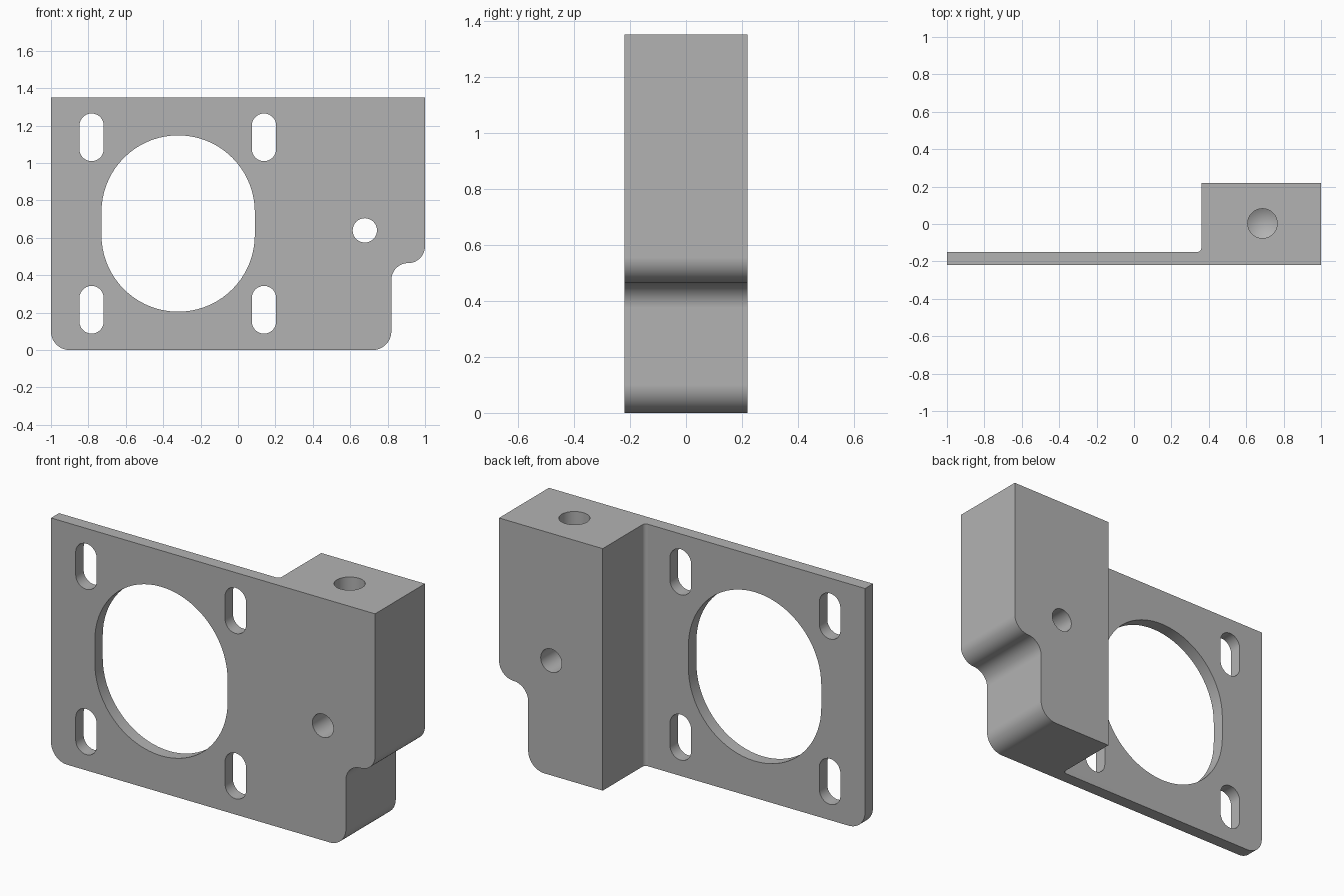
import bpy, bmesh, math
from mathutils import Vector

if "Cube" in bpy.data.objects:
    bpy.data.objects.remove(bpy.data.objects["Cube"])

steel = bpy.data.materials.new("matte grey metal")
steel.diffuse_color = (0.45, 0.45, 0.45, 1)
steel.use_nodes = True
steel.node_tree.nodes["Principled BSDF"].inputs["Base Color"].default_value = steel.diffuse_color


def arc(cx, cy, r, a0, a1, n=12):
    """Points along an arc, angles in degrees."""
    return [(cx + r * math.cos(math.radians(a0 + (a1 - a0) * i / n)),
             cy + r * math.sin(math.radians(a0 + (a1 - a0) * i / n)))
            for i in range(n + 1)]


def prism(name, pts, axis, lo, hi):
    """Extrude a closed profile: axis 'y' takes (x, z), axis 'z' takes (x, y)."""
    place = (lambda p, d: (p[0], d, p[1])) if axis == 'y' else (lambda p, d: (p[0], p[1], d))
    bm = bmesh.new()
    face = bm.faces.new([bm.verts.new(place(p, lo)) for p in pts])
    res = bmesh.ops.extrude_face_region(bm, geom=[face])
    verts = [g for g in res["geom"] if isinstance(g, bmesh.types.BMVert)]
    bmesh.ops.translate(bm, verts=verts, vec=Vector(place((0, 0), hi - lo)))
    bmesh.ops.recalc_face_normals(bm, faces=bm.faces)
    return finish(name, bm)


def finish(name, bm):
    me = bpy.data.meshes.new(name)
    bm.to_mesh(me)
    bm.free()
    me.materials.append(steel)
    ob = bpy.data.objects.new(name, me)
    bpy.context.collection.objects.link(ob)
    return ob


def slot(cx, z0, z1, r, n):
    """Upright rounded slot outline."""
    return arc(cx, z1 - r, r, 0, 180, n) + arc(cx, z0 + r, r, 180, 360, n)


def boolean(target, cutter, operation):
    mod = target.modifiers.new(cutter.name, 'BOOLEAN')
    mod.operation, mod.solver, mod.object = operation, 'EXACT', cutter
    bpy.context.view_layer.objects.active = target
    bpy.ops.object.modifier_apply(modifier=mod.name)
    bpy.data.objects.remove(cutter)


# Bracket body: thin plate and thick block, with a small inner fillet
plan = [(-1.1, -0.22), (1.1, -0.22), (1.1, 0.22), (0.36, 0.22)]
plan += arc(0.338, -0.128, 0.022, 0, -90, 6) + [(-1.1, -0.15)]
bracket = prism("mounting_bracket", plan, 'z', -0.1, 1.45)

# Front outline: rounded lower corners and an S-shaped step on the right
outline = [(-1, 1.35)] + arc(-0.9, 0.1, 0.1, 180, 270) + arc(0.72, 0.1, 0.1, 270, 360)
outline += arc(0.91, 0.375, 0.09, 180, 90) + arc(0.91, 0.555, 0.09, 270, 360)[1:] + [(1, 1.35)]
boolean(bracket, prism("outline", outline, 'y', -0.4, 0.4), 'INTERSECT')

# Large opening and four adjustment slots through the plate
boolean(bracket, prism("opening", slot(-0.32, 0.205, 1.148, 0.41, 36), 'y', -0.4, 0.4), 'DIFFERENCE')
for x in (-0.783, 0.139):
    for z in (0.088, 1.01):
        boolean(bracket, prism("slot", slot(x, z, z + 0.255, 0.065, 14), 'y', -0.4, 0.4), 'DIFFERENCE')

# Cross hole through the block
boolean(bracket, prism("cross_hole", arc(0.678, 0.64, 0.065, 0, 360, 32)[:-1], 'y', -0.4, 0.4), 'DIFFERENCE')

# Drilled hole in the top with a conical bottom
bm = bmesh.new()
rings = [[bm.verts.new((x, y, z)) for x, y in arc(0.687, 0.003, 0.079, 0, 360, 32)[:-1]]
         for z in (1.5, 1.0)]
tip = bm.verts.new((0.687, 0.003, 0.953))
bm.faces.new(rings[0])
for i in range(32):
    j = (i + 1) % 32
    bm.faces.new((rings[0][i], rings[0][j], rings[1][j], rings[1][i]))
    bm.faces.new((rings[1][i], rings[1][j], tip))
bmesh.ops.recalc_face_normals(bm, faces=bm.faces)
boolean(bracket, finish("top_hole", bm), 'DIFFERENCE')

# Smooth the rounded walls, keep the edges crisp
bpy.ops.object.select_all(action='DESELECT')
bracket.select_set(True)
bpy.context.view_layer.objects.active = bracket
bpy.ops.object.shade_smooth_by_angle(angle=math.radians(30))
weighted = bracket.modifiers.new("even_shading", 'WEIGHTED_NORMAL')
weighted.keep_sharp = True
